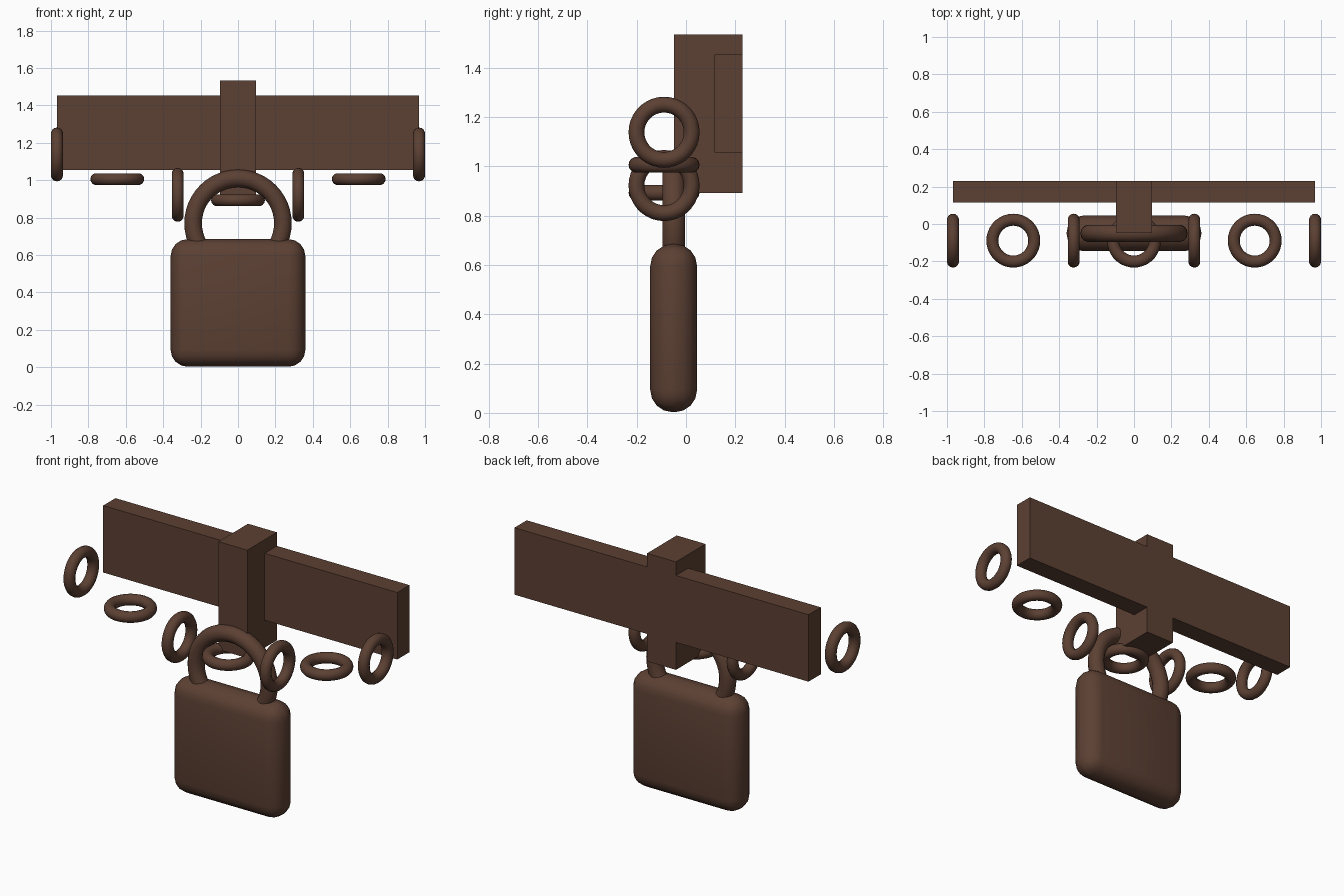
import bpy
import math

if "Cube" in bpy.data.objects:
    bpy.data.objects.remove(bpy.data.objects["Cube"])

brown = bpy.data.materials.new("dark_brown")
brown.diffuse_color = (0.107, 0.0513, 0.0331, 1)
brown.use_nodes = True
brown.node_tree.nodes["Principled BSDF"].inputs["Base Color"].default_value = brown.diffuse_color


def finish(name, smooth=False):
    ob = bpy.context.object
    ob.name = name
    ob.data.materials.append(brown)
    if smooth:
        bpy.ops.object.shade_smooth_by_angle(angle=math.radians(30))
    return ob


def box(name, lo, hi, bevel=0):
    mid = [(a + b) / 2 for a, b in zip(lo, hi)]
    bpy.ops.mesh.primitive_cube_add(size=1, location=mid)
    ob = bpy.context.object
    ob.scale = [b - a for a, b in zip(lo, hi)]
    bpy.ops.object.transform_apply(location=False, rotation=False, scale=True)
    if bevel:
        mod = ob.modifiers.new("rounding", 'BEVEL')
        mod.width = bevel
        mod.segments = 4
        bpy.ops.object.modifier_apply(modifier=mod.name)
    return finish(name, bevel > 0)


def ring(name, loc, rot, major, minor, segs=36):
    bpy.ops.mesh.primitive_torus_add(
        location=loc, rotation=rot, major_radius=major, minor_radius=minor,
        major_segments=segs, minor_segments=14)
    return finish(name, True)


# Crossbar and upright post, flush at the back
box("crossbar", (-0.967, 0.115, 1.055), (0.967, 0.23, 1.453))
box("post", (-0.095, -0.048, 0.892), (0.095, 0.23, 1.534))

# Padlock: rounded body and curved shackle
box("lock_body", (-0.36, -0.145, 0.003), (0.36, 0.045, 0.685), 0.09)
ring("shackle", (0, -0.05, 0.77), (math.pi / 2, 0, 0), 0.24, 0.047, 48)

# Sagging chain links, alternately lying flat and standing upright
link_heights = [0.893, 0.922, 1.006, 1.138]
for i in range(-3, 4):
    upright = i % 2 != 0
    ring(f"chain_link_{i + 4}", (i * 0.3227, -0.089, link_heights[abs(i)]),
         (0, math.pi / 2 if upright else 0, 0), 0.112, 0.032)
